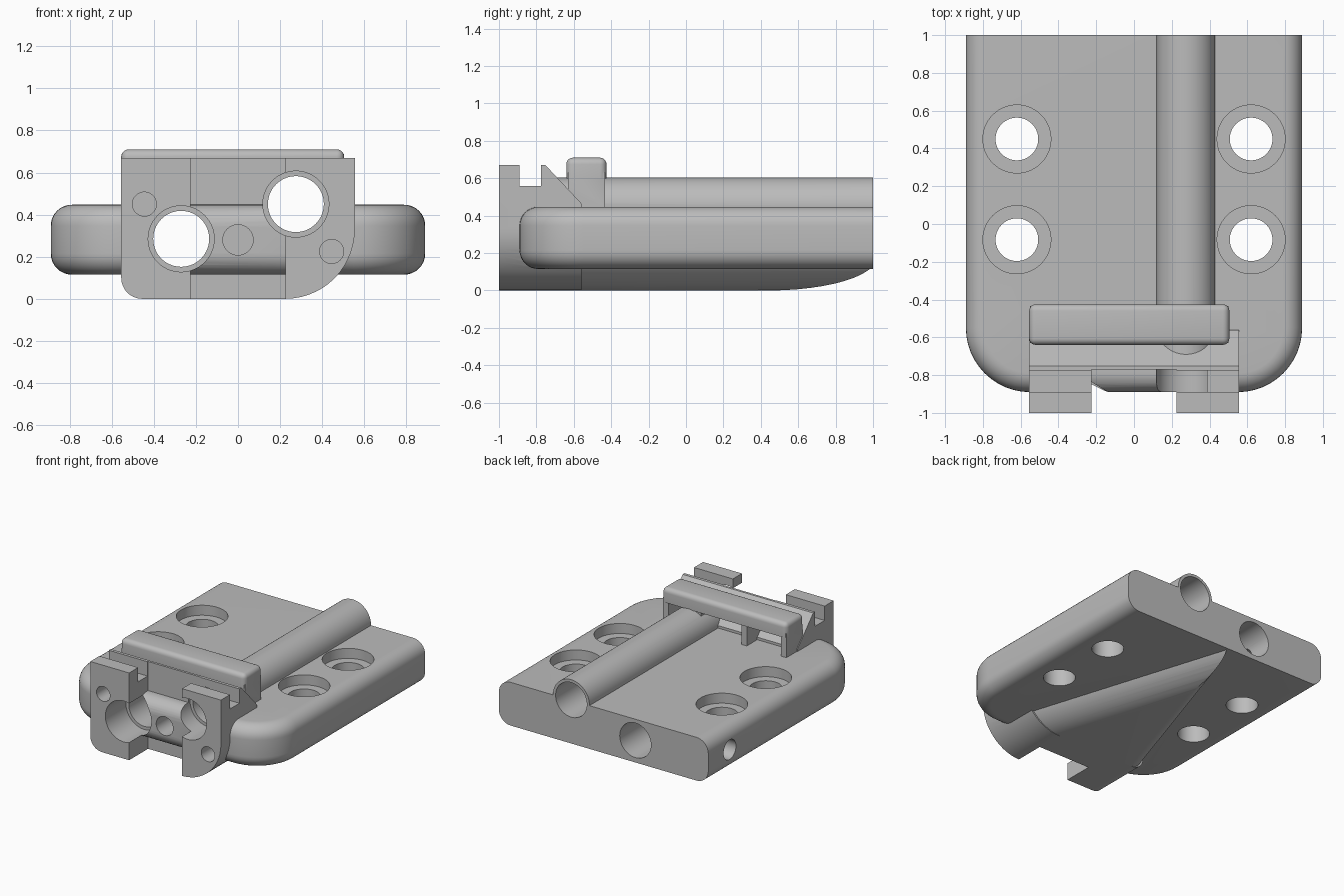
import bpy, bmesh, math
from mathutils import Vector, Matrix

if "Cube" in bpy.data.objects:
    bpy.data.objects.remove(bpy.data.objects["Cube"], do_unlink=True)

grey = bpy.data.materials.new("plain_grey")
grey.use_nodes = True
GREY = (0.5, 0.5, 0.5, 1)
grey.diffuse_color = GREY
grey.node_tree.nodes["Principled BSDF"].inputs["Base Color"].default_value = GREY


def finish(bm, name):
    bmesh.ops.recalc_face_normals(bm, faces=bm.faces)
    mesh = bpy.data.meshes.new(name)
    bm.to_mesh(mesh)
    bm.free()
    mesh.materials.append(grey)
    ob = bpy.data.objects.new(name, mesh)
    bpy.context.collection.objects.link(ob)
    return ob


def box_mesh(low, high):
    bm = bmesh.new()
    bmesh.ops.create_cube(bm, size=1)
    low, high = Vector(low), Vector(high)
    for v in bm.verts:
        v.co = [low[i] + (v.co[i] + 0.5) * (high[i] - low[i]) for i in range(3)]
    return bm


def box(name, low, high):
    return finish(box_mesh(low, high), name)


def bevel(bm, edges, size, steps):
    bmesh.ops.bevel(bm, geom=edges, offset=size, segments=steps, profile=0.5,
                    affect='EDGES', clamp_overlap=False)


def prism(name, points, sweep):
    bm = bmesh.new()
    face = bm.faces.new([bm.verts.new(p) for p in points])
    out = bmesh.ops.extrude_face_region(bm, geom=[face], use_keep_orig=True)
    moved = [g for g in out["geom"] if isinstance(g, bmesh.types.BMVert)]
    bmesh.ops.translate(bm, verts=moved, vec=sweep)
    return finish(bm, name)


def rod(name, start, end, radius):
    start, end = Vector(start), Vector(end)
    axis = end - start
    bm = bmesh.new()
    turn = axis.to_track_quat('Z', 'Y').to_matrix().to_4x4()
    bmesh.ops.create_cone(bm, cap_ends=True, segments=56, radius1=radius, radius2=radius,
                          depth=axis.length,
                          matrix=Matrix.Translation((start + end) / 2) @ turn)
    return finish(bm, name)


def combine(target, other, how):
    mod = target.modifiers.new(how.lower(), 'BOOLEAN')
    mod.operation, mod.solver, mod.object = how, 'EXACT', other
    bpy.context.view_layer.objects.active = target
    bpy.ops.object.modifier_apply(modifier=mod.name)
    bpy.data.objects.remove(other, do_unlink=True)


def arc(cx, cz, r, a, b, y, n=14):
    angles = [math.radians(a + (b - a) * i / n) for i in range(n + 1)]
    return [(cx + r * math.cos(t), y, cz + r * math.sin(t)) for t in angles]


# Base plate: rounded front corners, then rolled edges everywhere but the back
bm = box_mesh((-0.89, -0.89, 0.115), (0.89, 1, 0.447))
bevel(bm, [e for e in bm.edges if all(v.co.y < 0 for v in e.verts)
           and abs(e.verts[0].co.z - e.verts[1].co.z) > 0.1], 0.34, 12)
bevel(bm, [e for e in bm.edges if abs(e.verts[0].co.z - e.verts[1].co.z) < 0.01
           and not all(v.co.y > 0.99 for v in e.verts)], 0.1, 8)
body = finish(bm, "bracket_body")

# Front block with one small and one large lower corner
W = 0.555
outline = [(W, -1, 0.67), (-W, -1, 0.67)] + arc(-0.455, 0.1, 0.1, 180, 270, -1) \
    + arc(0.225, 0.33, 0.33, 270, 360, -1)
block = prism("front_block", outline, (0, 0.44, 0))
combine(block, box("slot", (-0.225, -1.1, -0.1), (0.225, -0.77, 0.9)), 'DIFFERENCE')
combine(block, box("notch", (-0.7, -0.89, 0.56), (0.7, -0.775, 0.9)), 'DIFFERENCE')
slope = [(-0.7, -0.77, 0.69), (-0.7, -0.54, 0.445), (-0.7, -0.54, 0.69)]
combine(block, prism("slope", slope, (1.4, 0, 0)), 'DIFFERENCE')

# Tapered rib underneath: two slanted prisms intersected
Y, RUN, TOP = -0.6, 1.59, 0.25
right_side = [(-1.5, Y, TOP), (-1.5, Y, 0)] + arc(0.22, 0.33, 0.33, 270, 345, Y)
left_side = [(1.5, Y, 0), (1.5, Y, TOP), (-0.55, Y, TOP)] + arc(-0.45, 0.1, 0.1, 180, 270, Y)
rib = prism("rib", right_side, (-0.505, RUN, 0))
combine(rib, prism("rib_side", left_side, (0.52, RUN, 0)), 'INTERSECT')

# Raised tube along the plate
tube = rod("tube", (0.275, -0.745, 0.45), (0.275, 1, 0.45), 0.155)

# Cross bar on four thin walls
bm = box_mesh((-W, -0.64, 0.6), (0.505, -0.425, 0.71))
bevel(bm, [e for e in bm.edges if max(v.co.z for v in e.verts) > 0.7], 0.035, 5)
bar = finish(bm, "cross_bar")
walls = [box("bar_wall", (x - 0.023, -0.63, 0.4), (x + 0.023, -0.433, 0.63))
         for x in (-0.527, -0.19, 0.2, 0.477)]

for part in [block, rib, tube] + walls + [bar]:
    combine(body, part, 'UNION')

# Long bores with wider mouths
for x, z in ((0.275, 0.45), (-0.27, 0.285)):
    combine(body, rod("bore", (x, -1.1, z), (x, 1.1, z), 0.133), 'DIFFERENCE')
    combine(body, rod("bore_mouth", (x, -1.1, z), (x, -0.75, z), 0.157), 'DIFFERENCE')

# Four countersunk mounting holes
for x in (-0.62, 0.62):
    for y in (-0.083, 0.45):
        combine(body, rod("bolt_hole", (x, y, -0.1), (x, y, 0.8), 0.113), 'DIFFERENCE')
        combine(body, rod("bolt_seat", (x, y, 0.37), (x, y, 0.8), 0.18), 'DIFFERENCE')

# Small blind holes in the front and one in the side
for x, z, r, depth in ((-0.445, 0.45, 0.057, -0.8), (0, 0.28, 0.072, -0.6),
                       (0.445, 0.225, 0.057, -0.8)):
    combine(body, rod("pin_hole", (x, -1.1, z), (x, depth, z), r), 'DIFFERENCE')
combine(body, rod("side_hole", (-1, 0.74, 0.28), (-0.3, 0.74, 0.28), 0.075), 'DIFFERENCE')

bpy.ops.object.select_all(action='DESELECT')
body.select_set(True)
bpy.context.view_layer.objects.active = body
bpy.ops.object.shade_smooth_by_angle(angle=math.radians(30))
